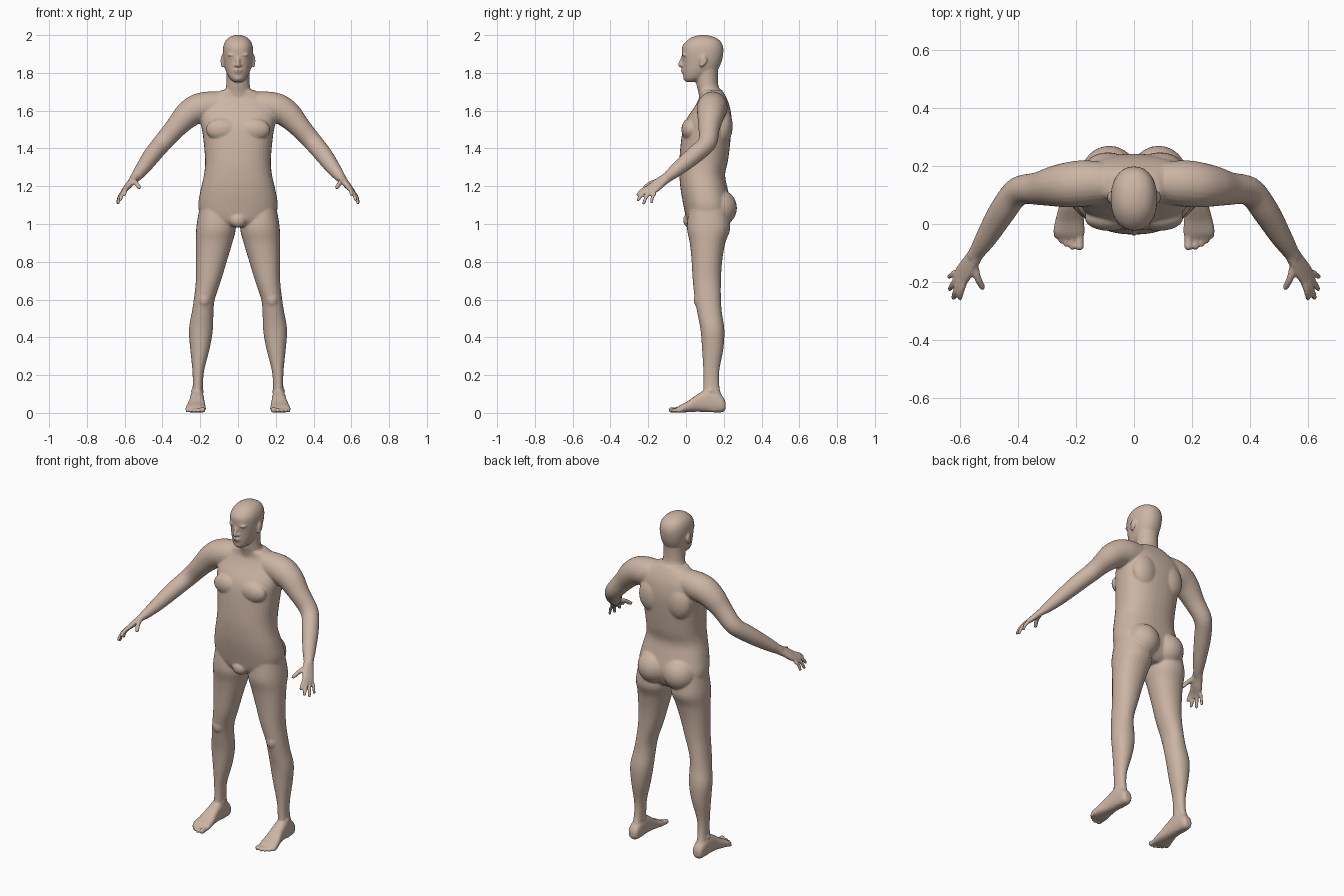
import bpy, bmesh, math
from mathutils import Vector, Matrix

bm = bmesh.new()


def catmull(rows, steps):
    """Smoothly interpolate a list of equal-length number rows."""
    out = []
    for i in range(len(rows) - 1):
        a, b, c, d = (rows[max(i - 1, 0)], rows[i], rows[i + 1],
                      rows[min(i + 2, len(rows) - 1)])
        for k in range(steps):
            t = k / steps
            out.append([0.5 * (2 * q + (r - p) * t + (2 * p - 5 * q + 4 * r - s) * t * t
                               + (3 * q - p - 3 * r + s) * t ** 3)
                        for p, q, r, s in zip(a, b, c, d)])
    return out + [list(rows[-1])]


def loft(rings, power=2.0, sides=(1,), n=28, steps=4):
    """Skin through rings of (centre, half-axis u, half-axis v)."""
    rows = catmull([[*c, *u, *v] for c, u, v in rings], steps)
    for s in sides:
        loops = []
        for r in rows:
            c, u, v = Vector(r[:3]), Vector(r[3:6]), Vector(r[6:])
            loop = []
            for k in range(n):
                a = math.tau * k / n
                x, y = [math.copysign(abs(f(a)) ** (2 / power), f(a)) for f in (math.cos, math.sin)]
                p = c + u * x + v * y
                loop.append(bm.verts.new((p.x * s, p.y, p.z)))
            loops.append(loop)
        faces = [bm.faces.new(loops[0]), bm.faces.new(loops[-1][::-1])]
        for a, b in zip(loops, loops[1:]):
            for k in range(n):
                j = (k + 1) % n
                faces.append(bm.faces.new((a[k], b[k], b[j], a[j])))
        bmesh.ops.recalc_face_normals(bm, faces=faces)


def slab(rows, **kw):
    """Horizontal rings from (z, x0, x1, y0, y1)."""
    loft([(((a + b) / 2, (c + d) / 2, z), ((b - a) / 2, 0, 0), (0, (d - c) / 2, 0))
          for z, a, b, c, d in rows], **kw)


def tube(rows, **kw):
    """Round limb along points (x, y, z, radius)."""
    pts = [Vector(r[:3]) for r in rows]
    rings = []
    for i, p in enumerate(pts):
        t = (pts[min(i + 1, len(pts) - 1)] - pts[max(i - 1, 0)]).normalized()
        u = t.cross(Vector((0.3, 0.5, 1))).normalized()
        rings.append((p, u * rows[i][3], t.cross(u) * rows[i][3]))
    loft(rings, **kw)


def blob(c, r, sides=(1, -1)):
    """Ellipsoid muscle or feature."""
    for s in sides:
        m = Matrix.Translation((c[0] * s, c[1], c[2])) @ Matrix.Diagonal((*r, 1))
        bmesh.ops.create_uvsphere(bm, u_segments=24, v_segments=14, radius=1, matrix=m)


PAIR, MID = (1, -1), (1,)

# Torso, from crotch to collar
slab([(z, -h, h, f, b) for z, h, f, b in [
    (0.985, .07, .03, .19), (1.02, .18, .005, .22), (1.09, .21, -.012, .24),
    (1.18, .198, -.028, .222), (1.26, .18, -.035, .207), (1.34, .174, -.035, .223),
    (1.47, .186, -.022, .238), (1.55, .20, .0, .242), (1.62, .20, .045, .232),
    (1.67, .155, .07, .213), (1.71, .085, .07, .19)]], power=2.3, n=40)
blob((.085, .17, 1.085), (.098, .1, .1))        # buttocks
blob((.085, .02, 1.50), (.085, .044, .06))      # chest
blob((.09, .195, 1.52), (.08, .052, .10))       # shoulder blades
blob((0, .02, 1.02), (.045, .035, .04), MID)    # groin

# Neck and head
slab([(z, -h, h, f, b) for z, h, f, b in [
    (1.66, .085, .07, .2), (1.70, .072, .065, .187), (1.74, .062, .055, .17), (1.82, .062, .05, .17)]])
slab([(z, -h, h, f, b) for z, h, f, b in [
    (1.752, .022, .0, .05), (1.772, .045, -.012, .10), (1.81, .064, -.017, .16),
    (1.85, .074, -.018, .185), (1.90, .08, -.022, .197), (1.94, .078, -.02, .196),
    (1.97, .066, .004, .18), (1.99, .044, .035, .148), (2.0, .014, .07, .11)]], power=2.2, n=36)
tube([(0, -.016, 1.885, .008), (0, -.026, 1.86, .010), (0, -.03, 1.842, .012), (0, -.02, 1.835, .01)])
blob((.012, -.02, 1.84), (.009, .009, .007))        # nostrils
blob((.032, -.004, 1.895), (.025, .018, .007))      # brows
blob((0, -.016, 1.815), (.024, .012, .005), MID)    # upper lip
blob((0, -.014, 1.803), (.02, .012, .005), MID)     # lower lip
blob((0, .002, 1.772), (.025, .017, .014), MID)     # chin
blob((.084, .092, 1.865), (.008, .02, .03))         # ears
blob((.083, .082, 1.843), (.008, .01, .014))        # ear lobes

# Arms
tube([(.10, .142, 1.63, .072), (.17, .14, 1.62, .08), (.225, .135, 1.605, .078),
      (.275, .13, 1.57, .07), (.33, .122, 1.51, .057), (.40, .112, 1.43, .05),
      (.45, .05, 1.37, .047), (.505, -.04, 1.295, .038), (.54, -.095, 1.25, .028),
      (.555, -.115, 1.235, .024)], sides=PAIR, n=24)

# Palms
forward = Vector((.05, -.09, -.07)).normalized()
width = Vector((.032, .035, -.03)).normalized()
normal = forward.cross(width).normalized()
loft([(Vector(c), width * w, normal * t) for c, w, t in [
    ((.543, -.10, 1.245), .027, .022), ((.562, -.13, 1.225), .031, .019),
    ((.585, -.165, 1.197), .035, .016), ((.602, -.192, 1.178), .033, .011)]], power=2.5, sides=PAIR)

# Fingers and thumb: base, tip
for base, tip, r in [((.583, -.193, 1.195), (.602, -.262, 1.152), .0105),
                     ((.597, -.195, 1.185), (.625, -.26, 1.122), .0105),
                     ((.608, -.185, 1.173), (.638, -.228, 1.104), .010),
                     ((.616, -.165, 1.163), (.64, -.184, 1.108), .009),
                     ((.552, -.14, 1.23), (.52, -.226, 1.19), .0125)]:
    a, b = Vector(base), Vector(tip)
    bend = Vector((.003, -.003, .006))
    tube([(*a, r * 1.15), (*(a.lerp(b, .5) + bend), r), (*a.lerp(b, .9), r * .85), (*b, r * .4)],
         sides=PAIR, n=14)

# Legs
slab([(1.08, .03, .205, .015, .22), (.98, .012, .221, .005, .235), (.90, .03, .222, .02, .208),
      (.80, .06, .222, .03, .191), (.70, .09, .223, .036, .185), (.60, .123, .234, .047, .185),
      (.53, .13, .245, .06, .19), (.44, .133, .26, .077, .203), (.34, .15, .253, .085, .198),
      (.22, .18, .241, .092, .176), (.13, .186, .24, .092, .178), (.06, .186, .246, .085, .2),
      (.01, .19, .242, .09, .195)], power=2.15, sides=PAIR)
blob((.18, .065, .60), (.032, .024, .04))      # kneecaps
blob((.215, .13, .115), (.034, .025, .022))    # ankle bones

# Feet: y, centre x, half width, bottom, top
loft([((x, y, (a + b) / 2), (w, 0, 0), (0, 0, (b - a) / 2)) for y, x, w, a, b in [
    (.21, .215, .018, .02, .055), (.19, .215, .032, .003, .09), (.12, .216, .036, .004, .125),
    (.06, .218, .041, .006, .098), (.01, .222, .05, .004, .062), (-.03, .224, .054, .001, .042),
    (-.05, .22, .045, .003, .028)]], power=2.5, sides=PAIR)
for x, y, r in [(.188, -.09, .015), (.213, -.09, .0105), (.233, -.08, .01),
                (.251, -.067, .01), (.268, -.05, .0095)]:
    tube([(x, -.015, .02, r), (x, y + .03, .016, r * .95), (x, y + .009, r + .001, r),
          (x, y, r, r * .5)], sides=PAIR, n=14)

# Fuse all parts into one skin
mesh = bpy.data.meshes.new("body")
bm.to_mesh(mesh)
bm.free()
body = bpy.data.objects.new("body", mesh)
bpy.context.collection.objects.link(body)
bpy.context.view_layer.objects.active = body
body.select_set(True)
fuse = body.modifiers.new("fuse", 'REMESH')
fuse.mode, fuse.voxel_size = 'VOXEL', 0.0055
soften = body.modifiers.new("soften", 'SMOOTH')
soften.factor, soften.iterations = 0.5, 4
thin = body.modifiers.new("thin", 'DECIMATE')
thin.ratio = 0.3
for m in ("fuse", "soften", "thin"):
    bpy.ops.object.modifier_apply(modifier=m)
bpy.ops.object.shade_smooth()

# Eyes
for s, side in ((1, "left"), (-1, "right")):
    bpy.ops.mesh.primitive_uv_sphere_add(segments=20, ring_count=12, radius=.012,
                                         location=(.031 * s, -.002, 1.878))
    eye = bpy.context.object
    eye.name = side + "_eye"
    bpy.ops.object.shade_smooth()
    eye.parent = body

skin = bpy.data.materials.new("skin")
skin.diffuse_color = (.60, .46, .37, 1)
for o in [body, *body.children]:
    o.data.materials.append(skin)
